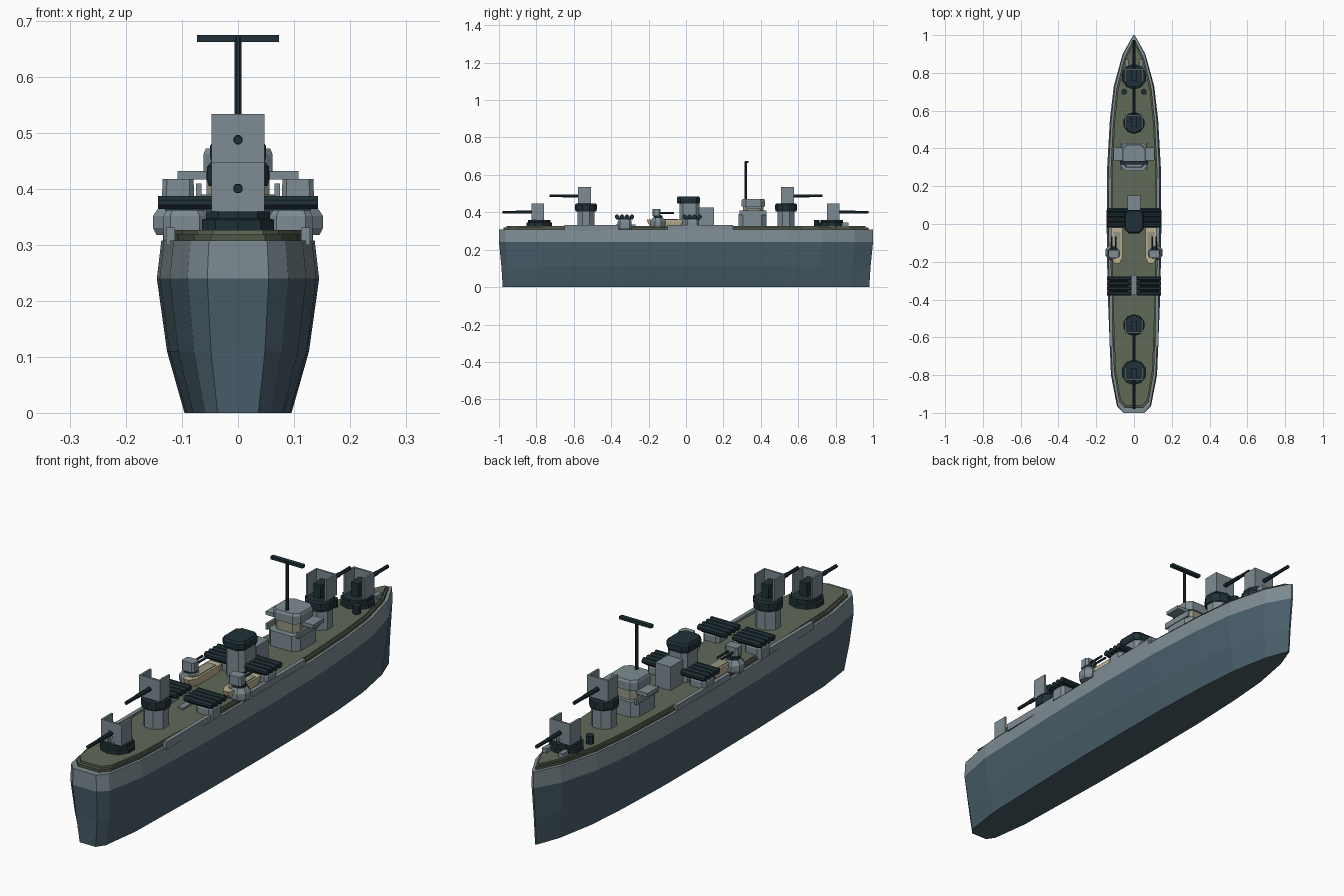
import bpy, bmesh, math
from mathutils import Vector

cube = bpy.data.objects.get("Cube")
if cube:
    bpy.data.objects.remove(cube)


def material(name, r, g, b):
    m = bpy.data.materials.new(name)
    m.use_nodes = True
    m.diffuse_color = (r, g, b, 1)
    m.node_tree.nodes["Principled BSDF"].inputs["Base Color"].default_value = (r, g, b, 1)
    return m


GREY = material("light grey", .205, .262, .287)
BLUE = material("hull blue grey", .068, .115, .147)
DARK = material("dark steel", .014, .03, .037)
GREEN = material("deck green", .117, .144, .098)
EDGE = material("deck edge olive", .08, .092, .06)
BEIGE = material("boat beige", .5, .44, .29)
PALE = material("window band", .3, .305, .225)


def loft(name, rings, mats, rule=None):
    """Skin closed rings of points and cap both ends."""
    bm = bmesh.new()
    rows = [[bm.verts.new(p) for p in ring] for ring in rings]
    n = len(rows[0])
    for a, b in zip(rows, rows[1:]):
        for i in range(n):
            j = (i + 1) % n
            bm.faces.new((a[i], a[j], b[j], b[i]))
    bm.faces.new(rows[0][::-1])
    bm.faces.new(rows[-1])
    bmesh.ops.recalc_face_normals(bm, faces=bm.faces[:])
    if rule:
        for f in bm.faces:
            f.material_index = rule(f)
    me = bpy.data.meshes.new(name)
    bm.to_mesh(me)
    bm.free()
    for m in mats:
        me.materials.append(m)
    ob = bpy.data.objects.new(name, me)
    bpy.context.collection.objects.link(ob)
    return ob


def stack(name, pts, x, y, levels, mat):
    """Upright solid: outline pts, levels of (z, scale)."""
    return loft(name, [[(x + px * s, y + py * s, z) for px, py in pts] for z, s in levels], [mat])


def ngon(n, r):
    return [(r * math.cos((i + .5) * math.tau / n), r * math.sin((i + .5) * math.tau / n)) for i in range(n)]


def chamfer(hx, hy, c):
    q = [(hx, hy - c), (hx - c, hy)]
    return q + [(-x, y) for x, y in q[::-1]] + [(-x, -y) for x, y in q] + [(x, -y) for x, y in q[::-1]]


def box(name, x0, x1, y0, y1, z0, z1, mat):
    pts = [(x0, y0), (x1, y0), (x1, y1), (x0, y1)]
    return stack(name, pts, 0, 0, [(z0, 1), (z1, 1)], mat)


def rod(name, a, b, r, mat, n=8):
    a, b = Vector(a), Vector(b)
    q = (b - a).to_track_quat('Z', 'Y')
    ring = [q @ Vector((x, y, 0)) for x, y in ngon(n, r)]
    return loft(name, [[a + p for p in ring], [b + p for p in ring]], [mat])


# Hull: half outline at the knuckle, mirrored and scaled per level
half = [(.055, -1), (.09, -.965), (.122, -.8), (.14, -.35), (.145, 0),
        (.142, .3), (.128, .55), (.107, .73), (.06, .9), (.004, 1)]
outline = half + [(-x, y) for x, y in half[::-1]]


def level(z, sx, sy):
    return [(x * sx, y * sy, z) for x, y in outline]


loft("hull", [level(0, .66, .98), level(.11, .875, .987), level(.24, 1, 1), level(.308, .945, 1)],
     [BLUE, GREY], lambda f: int(f.calc_center_median().z > .24))
loft("deck_edge", [level(.3, .87, .975), level(.319, .87, .975)], [EDGE])
loft("deck", [level(.31, .81, .96), level(.327, .81, .96)], [GREEN])

# Side coamings and bow fittings
for s, side in ((1, "left"), (-1, "right")):
    for y0, y1, x, part in ((-.65, -.36, .121, "aft"), (-.1, .25, .126, "forward")):
        box(f"{part}_coaming_{side}", s * x - .008, s * x + .008, y0, y1, .3, .331, GREY)
    stack(f"deck_bollard_{side}", ngon(8, .016), s * .052, .7, [(.32, 1), (.36, 1)], DARK)
    box(f"anchor_winch_{side}", s * .038 - .01, s * .038 + .01, .835, .87, .32, .345, GREY)


# Main guns: pedestal, ring and a shield open at top and rear
def gun(name, y, d, z, raised):
    if raised:
        stack(name + "_pedestal", ngon(8, .05), 0, y, [(.32, 1), (.415, 1)], GREY)
        stack(name + "_ring", ngon(10, .058), 0, y, [(.405, .95), (.415, 1), (.44, 1), (z, .9)], DARK)
    else:
        stack(name + "_base", ngon(10, .068), 0, y, [(.32, 1), (.345, 1), (.347, .88), (z, .88)], DARK)
    front, back, w, t = y + d * .042, y - d * .026, .047, .008
    pts = [(-w, back), (-w, front), (w, front), (w, back),
           (w - t, back), (w - t, front - d * t), (t - w, front - d * t), (t - w, back)]
    loft(name + "_shield", [[(px, py, h) for px, py in pts] for h in (z, z + .087)], [GREY])
    box(name + "_breech", -.017, .017, min(y - d * .02, front), max(y - d * .02, front), z, z + .055, DARK)
    h = z + .041
    rod(name + "_sleeve", (0, y, h), (0, y + d * .125, h), .009, DARK)
    rod(name + "_barrel", (0, y + d * .12, h), (0, y + d * .195, h), .0075, DARK)


gun("bow_gun", .78, 1, .36, False)
gun("upper_bow_gun", .535, 1, .447, True)
gun("upper_stern_gun", -.535, -1, .447, True)
gun("stern_gun", -.785, -1, .36, False)

# Bridge with wings, window band, roof and mast
stack("bridge_base", chamfer(.072, .075, .025), 0, .355, [(.32, 1), (.39, 1)], GREY)
stack("bridge_window_band", chamfer(.056, .055, .02), 0, .36, [(.385, 1), (.435, 1)], PALE)
stack("bridge_roof", chamfer(.062, .062, .022), 0, .36, [(.43, 1), (.462, 1), (.472, .93)], GREY)
for s, side in ((1, "left"), (-1, "right")):
    box(f"bridge_wing_{side}", min(s * .055, s * .108), max(s * .055, s * .108), .335, .405, .417, .432, GREY)
    box(f"bridge_rail_{side}", s * .07 - .005, s * .07 + .005, .285, .43, .385, .41, GREY)
rod("mast", (0, .32, .465), (0, .32, .672), .007, DARK)
box("mast_yard", -.073, .073, .315, .333, .663, .675, DARK)

# Funnel and deckhouse
stack("funnel", chamfer(.044, .053, .018), 0, .018, [(.32, 1), (.455, 1)], GREY)
stack("funnel_cap", chamfer(.05, .062, .02), 0, .013, [(.448, .95), (.458, 1), (.477, 1), (.485, .9)], DARK)
box("deckhouse", -.035, .035, .07, .15, .32, .425, GREY)

# Torpedo banks: four crosswise tubes over a tapered mount
for y, part in ((.033, "forward"), (-.328, "aft")):
    for s, side in ((1, "left"), (-1, "right")):
        stack(f"{part}_torpedo_mount_{side}", chamfer(.038, .037, .012), s * .095, y,
              [(.31, 1), (.352, 1), (.366, .8)], GREY)
        box(f"{part}_torpedo_cradle_{side}", min(s * .03, s * .13), max(s * .03, s * .13),
            y - .045, y + .045, .362, .372, DARK)
        for k in range(4):
            ty = y + (k - 1.5) * .0265
            rod(f"{part}_torpedo_tube_{side}_{k + 1}", (s * .016, ty, .376), (s * .143, ty, .376), .0125, DARK)
box("centre_walkway", -.012, .012, -.375, -.27, .32, .335, GREY)

# Boats with light gun tubs beside them
boat = [(.012, -.1), (.028, -.07), (.028, .095), (-.028, .095), (-.028, -.07), (-.012, -.1)]
for s, side in ((1, "left"), (-1, "right")):
    x, y = s * .112, -.15
    stack(f"boat_{side}", boat, s * .09, -.11, [(.318, .75), (.345, .95), (.362, 1)], BEIGE)
    stack(f"boat_floor_{side}", boat, s * .09, -.11, [(.355, .7), (.365, .7)], PALE)
    stack(f"gun_tub_{side}", ngon(8, .043), x, y, [(.318, .85), (.33, 1), (.352, 1), (.37, .7)], GREY)
    stack(f"gun_turntable_{side}", ngon(8, .027), x, y, [(.365, 1), (.383, 1)], DARK)
    stack(f"light_gun_shield_{side}", chamfer(.029, .022, .008), s * .107, y - .008, [(.38, 1), (.418, .95)], GREY)
    for dx in (-.01, .01):
        rod(f"light_gun_barrel_{side}", (s * .107 + dx, y, .397), (s * .107 + dx, -.065, .397), .005, DARK, 6)
